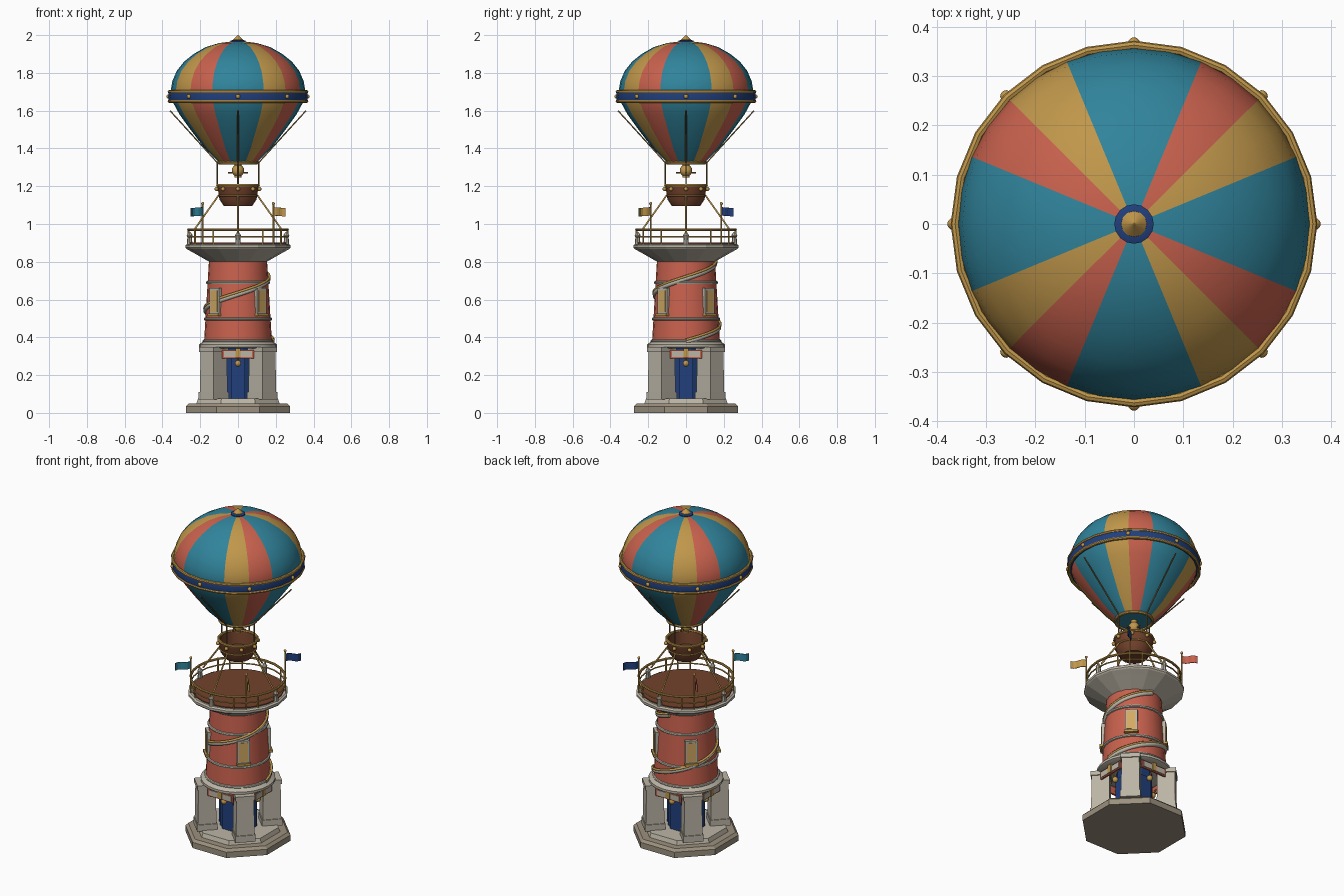
import bpy, bmesh, math
from mathutils import Matrix, Vector

if "Cube" in bpy.data.objects:
    bpy.data.objects.remove(bpy.data.objects["Cube"])


def material(name, r, g, b):
    m = bpy.data.materials.new(name)
    m.use_nodes = True
    m.diffuse_color = (r, g, b, 1)
    m.node_tree.nodes["Principled BSDF"].inputs["Base Color"].default_value = (r, g, b, 1)
    return m


TEAL = material("teal", .03, .23, .33)
RED = material("coral red", .58, .12, .075)
GOLD = material("gold", .53, .31, .07)
BLUE = material("navy blue", .015, .05, .2)
STONE = material("pale stone", .5, .46, .38)
PLINTH = material("warm stone", .33, .28, .21)
WOOD = material("brown wood", .17, .055, .025)
AMBER = material("amber glass", .65, .4, .12)
ROPE = material("rope", .2, .12, .04)

CARDINAL = [math.radians(a) for a in (0, 90, 180, 270)]
DIAGONAL = [math.radians(a) for a in (45, 135, 225, 315)]


def polar(r, a, z):
    return Vector((r * math.cos(a), r * math.sin(a), z))


def finish(name, bm, mats, smooth=False):
    bmesh.ops.recalc_face_normals(bm, faces=bm.faces)
    mesh = bpy.data.meshes.new(name)
    bm.to_mesh(mesh)
    bm.free()
    ob = bpy.data.objects.new(name, mesh)
    bpy.context.collection.objects.link(ob)
    for m in mats:
        mesh.materials.append(m)
    if smooth:
        bpy.ops.object.select_all(action="DESELECT")
        ob.select_set(True)
        bpy.context.view_layer.objects.active = ob
        bpy.ops.object.shade_smooth_by_angle(angle=math.radians(35))
    return ob


def lathe(name, profile, sides, mat, smooth=True, turn=0.0, closed=False):
    """Revolve (radius, height) points about z; open ends are capped."""
    bm = bmesh.new()
    rings = [[bm.verts.new(polar(r, turn + math.tau * i / sides, z)) for i in range(sides)]
             for r, z in profile]
    pairs = list(zip(rings, rings[1:]))
    if closed:
        pairs.append((rings[-1], rings[0]))
    for low, high in pairs:
        for i in range(sides):
            j = (i + 1) % sides
            bm.faces.new((low[i], low[j], high[j], high[i]))
    if not closed:
        bm.faces.new(rings[0])
        bm.faces.new(rings[-1])
    return finish(name, bm, [mat], smooth)


def ring(name, r, z, thick, mat, sides=24):
    section = [(r + thick * math.cos(k * math.tau / 8), z + thick * math.sin(k * math.tau / 8))
               for k in range(8)]
    return lathe(name, section, sides, mat, closed=True)


def box(name, depth, width, low, high, r, a, mat, taper=1.0):
    """Block facing outwards at distance r and angle a."""
    bm = bmesh.new()
    bmesh.ops.create_cube(bm, size=1)
    for v in bm.verts:
        k = taper if v.co.z > 0 else 1
        v.co = (v.co.x * depth * k + r, v.co.y * width * k, low if v.co.z < 0 else high)
    bm.transform(Matrix.Rotation(a, 4, "Z"))
    return finish(name, bm, [mat])


def ball(name, r, centre, mat):
    bm = bmesh.new()
    bmesh.ops.create_uvsphere(bm, u_segments=12, v_segments=8, radius=r,
                              matrix=Matrix.Translation(centre))
    return finish(name, bm, [mat], True)


def tube(name, points, thick, mat):
    curve = bpy.data.curves.new(name + "_path", "CURVE")
    curve.dimensions = "3D"
    curve.bevel_depth, curve.bevel_resolution, curve.use_fill_caps = thick, 1, True
    spline = curve.splines.new("POLY")
    spline.points.add(len(points) - 1)
    for p, co in zip(spline.points, points):
        p.co = (*co, 1)
    temp = bpy.data.objects.new(name + "_path", curve)
    mesh = bpy.data.meshes.new_from_object(temp)
    bpy.data.objects.remove(temp)
    mesh.materials.clear()
    mesh.materials.append(mat)
    ob = bpy.data.objects.new(name, mesh)
    bpy.context.collection.objects.link(ob)


# Octagonal plinth
EIGHTH, OCT = math.pi / 8, 1 / math.cos(math.pi / 8)
lathe("plinth", [(.275 * OCT, 0), (.275 * OCT, .035), (.26 * OCT, .05)], 8, PLINTH, False, EIGHTH)
lathe("plinth_step", [(.222 * OCT, .045), (.212 * OCT, .075)], 8, STONE, False, EIGHTH)

# Ground floor: blue core, pillars, signs and lamps
lathe("entrance_core", [(.1, .07), (.1, .35)], 12, BLUE, False, math.pi / 12)
for a in DIAGONAL:
    box("pillar_foot", .114, .114, .07, .11, .182, a, STONE)
    box("pillar_shaft", .104, .104, .11, .325, .182, a, STONE, .94)
    box("pillar_cap", .11, .11, .322, .348, .182, a, STONE)
for a in CARDINAL:
    box("door", .01, .075, .075, .29, .098, a, BLUE)
    box("sign_border", .01, .17, .288, .334, .166, a, RED)
    box("sign_plate", .01, .15, .295, .327, .17, a, STONE)
    box("sign_crest", .012, .026, .292, .342, .173, a, GOLD)
    ball("door_lamp", .017, polar(.135, a, .262), GOLD)
    tube("lamp_hanger", [polar(.135, a, .27), polar(.16, a, .31)], .004, GOLD)

# Tapered tower with stone bands
lathe("tower_collar", [(.19, .34), (.207, .348), (.207, .362), (.185, .378)], 24, STONE)
lathe("tower_body", [(.18, .37), (.153, .82)], 24, RED)
for z in (.38, .497, .69):
    ring("tower_band", .18 - .06 * (z - .37), z, .009, STONE)

# Windows
for a in DIAGONAL:
    box("window_frame", .02, .07, .52, .66, .168, a, STONE)
    box("window_pane", .02, .05, .535, .648, .171, a, AMBER)
    box("window_sill", .035, .078, .512, .526, .172, a, GOLD)

# Spiral ramp and its rail
def helix(r, lift):
    steps = 60
    return [polar(r - .027 * t / steps, 2.5 * math.pi * t / steps, .375 + lift + .42 * t / steps)
            for t in range(steps + 1)]

tube("spiral_ramp", helix(.181, 0), .013, STONE)
tube("spiral_rail", helix(.188, .012), .007, GOLD)

# Balcony
lathe("balcony_bracket", [(.152, .80), (.24, .85), (.272, .868), (.278, .875), (.278, .888),
                          (.268, .895)], 16, STONE, False)
lathe("balcony_deck", [(.255, .885), (.255, .901)], 24, WOOD, False)
for z, t in ((.97, .007), (.932, .004)):
    ring("balcony_rail", .262, z, t, GOLD)
for i in range(12):
    a = i * math.tau / 12
    tube("rail_post", [polar(.262, a, .89), polar(.262, a, .97)], .005, GOLD)
for a in CARDINAL:
    lathe_at = polar(.256, a, 0)
    lamp = lathe("balcony_lamp", [(.015, .89), (.012, .93), (.016, .94), (.004, .958)], 8, STONE)
    lamp.location = lathe_at

# Flags
for a, mat in zip(DIAGONAL, (BLUE, RED, TEAL, GOLD)):
    tube("flag_pole", [polar(.265, a, .88), polar(.265, a, 1.105)], .005, GOLD)
    ball("pole_tip", .008, polar(.265, a, 1.108), GOLD)
    bm = bmesh.new()
    side = Vector((-math.sin(a), math.cos(a), 0))
    edge = []
    for k in range(6):
        p = polar(.268 + .017 * k, a, 1.045 - .001 * k) + side * .007 * math.sin(k * 1.3)
        edge.append((bm.verts.new(p), bm.verts.new(p + Vector((0, 0, .044)))))
    for (b0, t0), (b1, t1) in zip(edge, edge[1:]):
        bm.faces.new((b0, b1, t1, t0))
    flag = finish("flag", bm, [mat])
    flag.modifiers.new("cloth", "SOLIDIFY").thickness = .004

# Basket with rims, studs and mooring ropes
lathe("basket", [(.075, 1.095), (.098, 1.13), (.11, 1.205), (.097, 1.205), (.088, 1.13)], 16, WOOD)
ring("basket_rim", .108, 1.205, .008, GOLD, 16)
ring("basket_band", .103, 1.15, .004, GOLD, 16)
for i in range(8):
    ball("basket_stud", .011, polar(.113, i * math.tau / 8, 1.185), GOLD)
for a in CARDINAL:
    tube("mooring_rope", [polar(.104, a, 1.15), polar(.235, a, .965)], .005, GOLD)
    tube("basket_rope", [polar(.11, a, 1.2), polar(.11, a, 1.325)], .004, ROPE)
    tube("balloon_rope", [polar(.105, a, 1.32), polar(.36, a, 1.6)], .004, ROPE)

# Burner
ball("burner", .033, (0, 0, 1.283), GOLD)
lathe("burner_neck", [(.018, 1.245), (.018, 1.335)], 12, GOLD)
for a in CARDINAL[:2]:
    tube("burner_bar", [polar(-.052, a, 1.272), polar(.052, a, 1.272)], .005, ROPE)

# Balloon envelope with coloured gores
envelope = lathe("balloon_envelope",
                 [(.1, 1.325), (.175, 1.4), (.252, 1.5), (.31, 1.58), (.345, 1.645), (.357, 1.70),
                  (.348, 1.755), (.325, 1.81), (.285, 1.86), (.235, 1.9), (.17, 1.937),
                  (.1, 1.958), (.035, 1.966)], 32, TEAL)
for m in (GOLD, RED):
    envelope.data.materials.append(m)
for f in envelope.data.polygons:
    gore = int((math.atan2(f.center.y, f.center.x) % math.tau) / (math.tau / 16))
    f.material_index = (0, 1, 2, 0)[gore % 4] if len(f.vertices) == 4 else 0
ring("throat_ring", .103, 1.325, .009, GOLD)

# Belt, studs and crown
lathe("balloon_belt", [(.345, 1.65), (.366, 1.65), (.37, 1.675), (.366, 1.70), (.345, 1.70)],
      24, BLUE, closed=True)
for z in (1.65, 1.70):
    ring("belt_trim", .363, z, .009, GOLD)
for i in range(8):
    ball("belt_stud", .012, polar(.367, i * math.tau / 8, 1.675), GOLD)
lathe("crown_disc", [(.04, 1.955), (.04, 1.97), (.03, 1.974)], 16, BLUE)
lathe("crown_finial", [(.027, 1.965), (.026, 1.976), (.014, 1.988), (.002, 2.0)], 12, GOLD)
